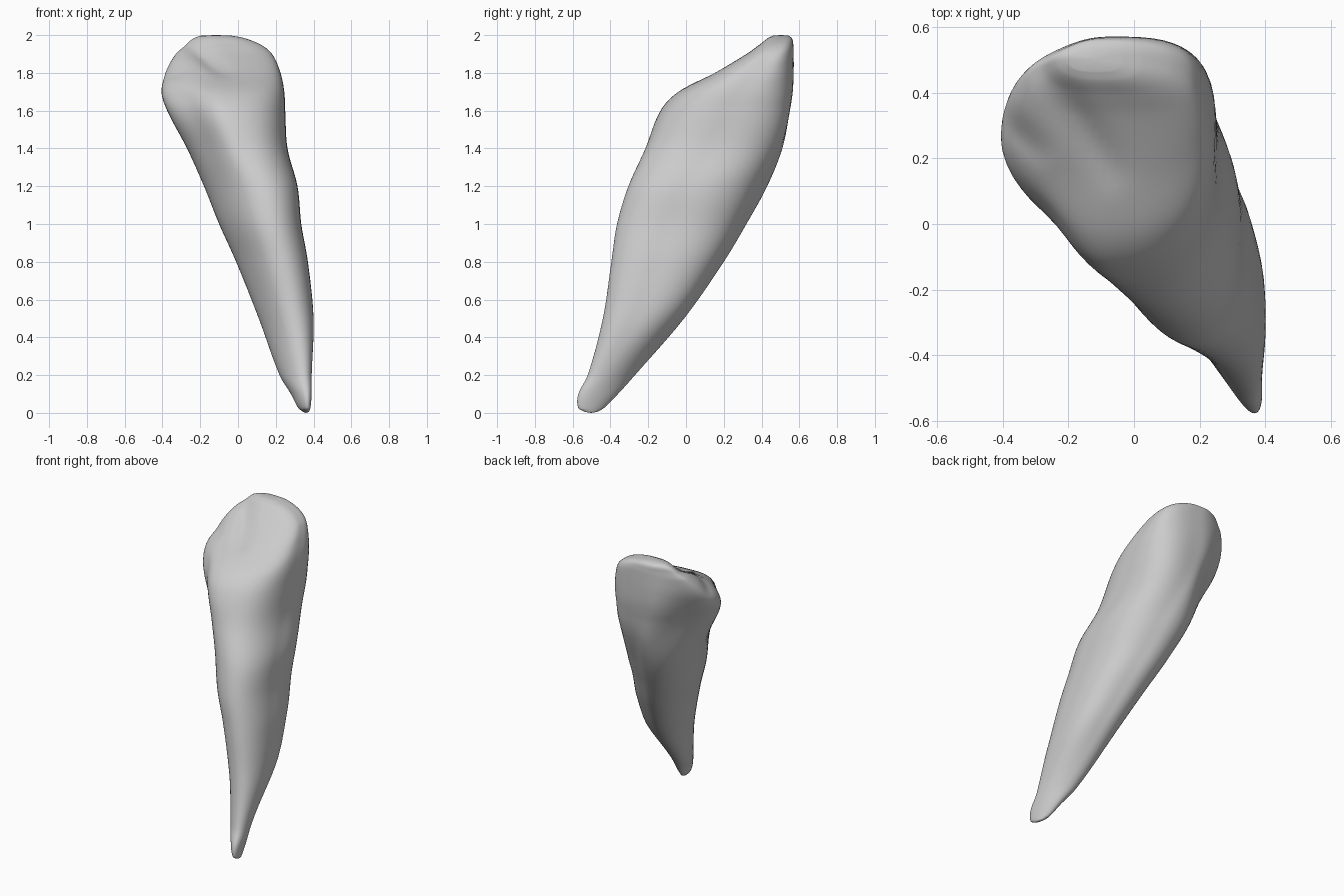
import bpy
import bmesh
import math
from mathutils import Vector

default_cube = bpy.data.objects.get("Cube")
if default_cube:
    bpy.data.objects.remove(default_cube, do_unlink=True)

SIDES = 72
STEPS = 6

# Horizontal sections from root tip to crown: height, left/right limit, front/back limit
SECTIONS = [
    (0.005, 0.345, 0.375, -0.535, -0.47),
    (0.025, 0.32, 0.383, -0.57, -0.435),
    (0.1, 0.28, 0.39, -0.57, -0.36),
    (0.2, 0.22, 0.39, -0.52, -0.27),
    (0.5, 0.11, 0.4, -0.44, -0.01),
    (0.8, -0.01, 0.37, -0.395, 0.2),
    (1.0, -0.1, 0.335, -0.365, 0.32),
    (1.2, -0.18, 0.315, -0.305, 0.43),
    (1.4, -0.27, 0.262, -0.215, 0.51),
    (1.6, -0.375, 0.25, -0.135, 0.55),
    (1.7, -0.405, 0.245, -0.04, 0.565),
    (1.8, -0.385, 0.225, 0.15, 0.57),
    (1.9, -0.33, 0.18, 0.32, 0.57),
    (1.95, -0.28, 0.12, 0.39, 0.568),
    (1.985, -0.24, 0.03, 0.435, 0.56),
    (1.998, -0.2, -0.04, 0.465, 0.54),
]

# Grooves on the biting surface: start, end, width, depth
GROOVES = [
    (Vector((-0.29, 0.52)), Vector((-0.04, 0.1)), 0.05, 0.03),
    (Vector((-0.42, 0.36)), Vector((-0.26, 0.18)), 0.04, 0.02),
]


def smooth(low, high, value):
    t = min(max((value - low) / (high - low), 0), 1)
    return t * t * (3 - 2 * t)


def mix(a, b, t):
    return a + (b - a) * t


def spline(rows, steps):
    """Resample the section rows with a Catmull-Rom spline."""
    result = []
    last = len(rows) - 1
    for i in range(last):
        before, start = rows[max(i - 1, 0)], rows[i]
        end, after = rows[i + 1], rows[min(i + 2, last)]
        for s in range(steps):
            t = s / steps
            row = []
            for a, b, c, d in zip(before, start, end, after):
                # Tangents follow the uneven height spacing
                span = end[0] - start[0]
                m0 = (c - a) / (end[0] - before[0]) * span
                m1 = (d - b) / (after[0] - start[0]) * span
                row.append((2 * t**3 - 3 * t**2 + 1) * b + (t**3 - 2 * t**2 + t) * m0
                           + (3 * t**2 - 2 * t**3) * c + (t**3 - t**2) * m1)
            result.append(row)
    result.append(rows[-1])
    return result


def section(z, x_min, x_max, y_min, y_max):
    """Skewed oval in the root, fuller rounded corners in the crown."""
    root = smooth(0.1, 0.6, z)
    crown = smooth(1.15, 1.6, z)
    top = smooth(1.65, 1.87, z)
    skew = mix(mix(-0.55, -0.3, root), 0, crown)
    corners = {
        (True, True): mix(0.16 * root, 0.12, top),
        (False, True): mix(-0.13 * crown, -0.08, top),
        (False, False): mix(mix(-0.05 * root, -0.17, crown), 0.06, top),
        (True, False): mix(0.05 * crown, 0.13, top),
    }
    points = []
    for i in range(SIDES):
        t = math.tau * i / SIDES
        fullness = corners[(math.cos(t) > 0, math.sin(t) > 0)]
        r = 1 + fullness * math.sin(2 * t) ** 2
        points.append((r * math.cos(t), r * math.sin(t + skew)))
    # Fit the outline to its limits
    xs, ys = zip(*points)
    ring = []
    for x, y in points:
        u = (x - min(xs)) / (max(xs) - min(xs))
        v = (y - min(ys)) / (max(ys) - min(ys))
        ring.append(Vector((mix(x_min, x_max, u), mix(y_min, y_max, v), z)))
    return ring


def carve(point, middle_y):
    """Lower the biting surface along the grooves, fading at both ends."""
    drop = 0
    for start, end, width, depth in GROOVES:
        line = end - start
        t = min(max((point.xy - start).dot(line) / line.length_squared, 0), 1)
        gap = (point.xy - start - line * t).length
        drop += depth * math.sin(math.pi * t) * math.exp(-(gap / width) ** 2)
    facing = 1 - smooth(-0.02, 0.08, point.y - middle_y)
    return point - Vector((0, 0, drop * facing * smooth(1.6, 1.72, point.z)))


# Tooth body: loft the sections and close both ends
bm = bmesh.new()
rings = []
for row in spline(SECTIONS, STEPS):
    middle = (row[3] + row[4]) / 2
    rings.append([bm.verts.new(carve(p, middle)) for p in section(*row)])

for lower, upper in zip(rings, rings[1:]):
    for i in range(SIDES):
        j = (i + 1) % SIDES
        bm.faces.new((lower[i], lower[j], upper[j], upper[i]))

for ring, height in ((rings[0], 0), (rings[-1], 2)):
    center = sum((v.co for v in ring), Vector()) / SIDES
    tip = bm.verts.new((center.x, center.y, height))
    for i in range(SIDES):
        bm.faces.new((ring[i], ring[(i + 1) % SIDES], tip))

bmesh.ops.recalc_face_normals(bm, faces=bm.faces)
mesh = bpy.data.meshes.new("tooth")
bm.to_mesh(mesh)
bm.free()
tooth = bpy.data.objects.new("tooth", mesh)
bpy.context.collection.objects.link(tooth)

# Plain grey material
grey = bpy.data.materials.new("light grey")
grey.use_nodes = True
color = (0.6, 0.6, 0.6, 1)
grey.diffuse_color = color
grey.node_tree.nodes["Principled BSDF"].inputs["Base Color"].default_value = color
mesh.materials.append(grey)

for polygon in mesh.polygons:
    polygon.use_smooth = True
